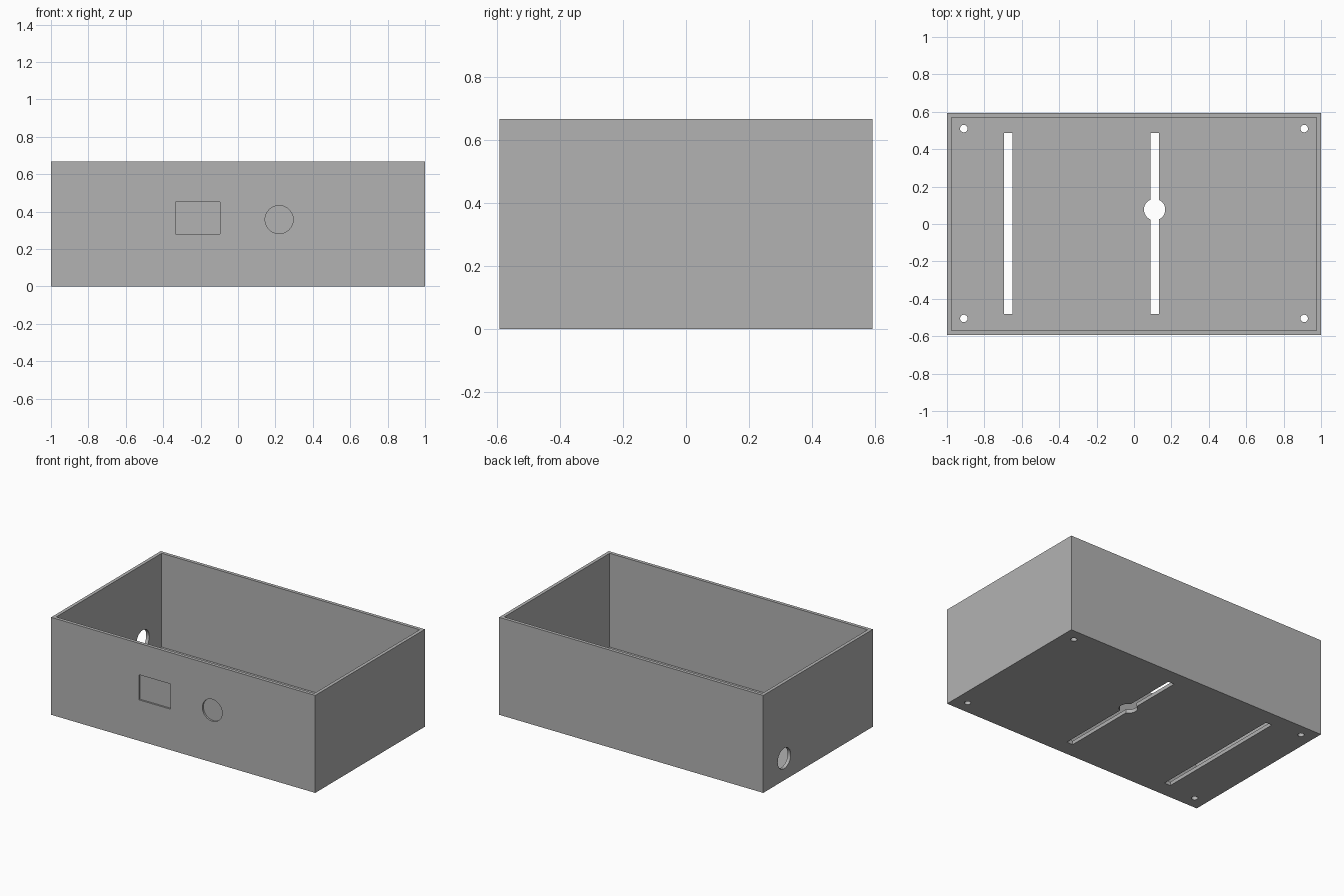
import bpy
from math import pi

old = bpy.data.objects.get("Cube")
if old:
    bpy.data.objects.remove(old, do_unlink=True)

HALF_X, HALF_Y, HEIGHT = 1.0, 0.593, 0.667
WALL, FLOOR, RECESS = 0.023, 0.025, 0.012

grey = bpy.data.materials.new("plain grey")
grey.use_nodes = True
COLOUR = (0.45, 0.45, 0.45, 1)
grey.diffuse_color = COLOUR
grey.node_tree.nodes["Principled BSDF"].inputs["Base Color"].default_value = COLOUR


def box(name, low, high):
    """Box between two opposite corners."""
    bpy.ops.mesh.primitive_cube_add(size=1, location=[(a + b) / 2 for a, b in zip(low, high)])
    ob = bpy.context.object
    ob.name = name
    ob.scale = [b - a for a, b in zip(low, high)]
    bpy.ops.object.transform_apply(location=True, rotation=False, scale=True)
    return ob


def rod(name, centre, radius, depth, rotation=(0, 0, 0)):
    bpy.ops.mesh.primitive_cylinder_add(vertices=48, radius=radius, depth=depth,
                                        location=centre, rotation=rotation)
    ob = bpy.context.object
    ob.name = name
    return ob


def cut(body, cutter):
    """Subtract the cutter from the body and remove it."""
    cutter.hide_render = True
    bpy.context.view_layer.objects.active = body
    mod = body.modifiers.new("cut", 'BOOLEAN')
    mod.operation, mod.solver, mod.object = 'DIFFERENCE', 'EXACT', cutter
    bpy.ops.object.modifier_apply(modifier=mod.name)
    bpy.data.objects.remove(cutter, do_unlink=True)


# Open-topped box
case = box("enclosure_case", (-HALF_X, -HALF_Y, 0), (HALF_X, HALF_Y, HEIGHT))
cut(case, box("cavity", (WALL - HALF_X, WALL - HALF_Y, FLOOR),
              (HALF_X - WALL, HALF_Y - WALL, HEIGHT + 0.2)))

# Floor slots, with a round opening on one of them
for x in (-0.672, 0.11):
    cut(case, box("slot", (x - 0.023, -0.482, -0.1), (x + 0.023, 0.487, 0.1)))
cut(case, rod("slot_opening", (0.11, 0.077, 0), 0.057, 0.2))

# Corner screw holes
for x in (-0.91, 0.91):
    for y in (-0.505, 0.51):
        cut(case, rod("screw_hole", (x, y, 0), 0.02, 0.2))

# Cable hole through the side wall
cut(case, rod("cable_hole", (-HALF_X, 0.366, 0.15), 0.07, 0.2, (0, pi / 2, 0)))

# Shallow recesses in the front: a display window and a dial seat
cut(case, box("display_recess", (-0.335, -HALF_Y - 0.1, 0.28),
              (-0.095, -HALF_Y + RECESS, 0.452)))
cut(case, rod("dial_recess", (0.22, -HALF_Y - 0.1 + RECESS, 0.357), 0.075, 0.2, (pi / 2, 0, 0)))

case.data.materials.clear()
case.data.materials.append(grey)
for poly in case.data.polygons:
    poly.material_index = 0
bpy.ops.object.select_all(action='DESELECT')
case.select_set(True)
bpy.context.view_layer.objects.active = case
bpy.ops.object.shade_smooth_by_angle(angle=pi / 6)
